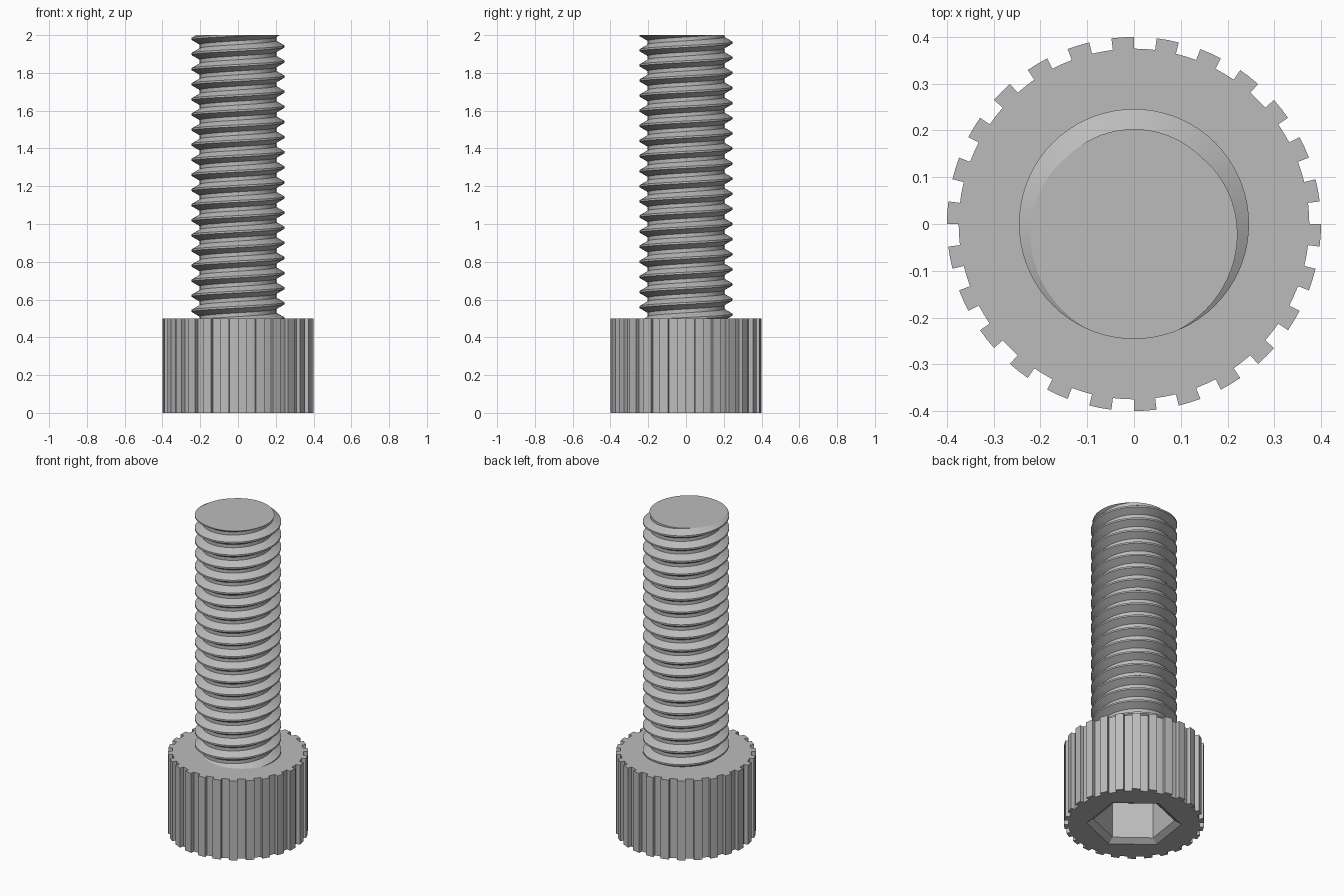
import bpy, bmesh
from math import cos, sin, tau, pi, radians, floor, ceil

if "Cube" in bpy.data.objects:
    bpy.data.objects.remove(bpy.data.objects["Cube"])

HEAD_H, TOP = 0.5, 2.0
PITCH, CREST, ROOT = 0.08, 0.246, 0.203
STEPS = 72

steel = bpy.data.materials.new("steel grey")
steel.use_nodes = True
GREY = (0.5, 0.5, 0.5, 1)
steel.diffuse_color = GREY
steel.node_tree.nodes["Principled BSDF"].inputs["Base Color"].default_value = GREY


def finish(bm, name):
    bmesh.ops.recalc_face_normals(bm, faces=bm.faces)
    mesh = bpy.data.meshes.new(name)
    bm.to_mesh(mesh)
    bm.free()
    mesh.materials.append(steel)
    obj = bpy.data.objects.new(name, mesh)
    bpy.context.collection.objects.link(obj)
    bpy.ops.object.select_all(action="DESELECT")
    obj.select_set(True)
    bpy.context.view_layer.objects.active = obj
    bpy.ops.object.shade_smooth_by_angle(angle=radians(25))


def ring(bm, points, z):
    return [bm.verts.new((r * cos(a), r * sin(a), z)) for r, a in points]


def loop_edges(bm, verts):
    return [bm.edges.new((a, b)) for a, b in zip(verts, verts[1:] + verts[:1])]


def walls(bm, low, high):
    for i in range(len(low)):
        j = (i + 1) % len(low)
        bm.faces.new((low[i], low[j], high[j], high[i]))


# Knurled head with a chamfered hexagonal socket in its underside
bm = bmesh.new()
RIDGES = 26
seg = tau / (2 * RIDGES)
knurl = []
for i in range(RIDGES):
    a = (2 * i - 1) * seg
    knurl += [(0.4, a), (0.4, a + seg / 2), (0.4, a + seg)]
    knurl += [(0.375, a + seg), (0.375, a + seg * 1.5), (0.375, a + seg * 2)]


def hexagon(r):
    return [(r, radians(22) + k * tau / 6) for k in range(6)]


bottom, top = ring(bm, knurl, 0), ring(bm, knurl, HEAD_H)
mouth = ring(bm, hexagon(0.27), 0)
throat = ring(bm, hexagon(0.231), 0.025)
floor_ring = ring(bm, hexagon(0.231), 0.25)
rim = loop_edges(bm, bottom) + loop_edges(bm, mouth)
bmesh.ops.triangle_fill(bm, edges=rim, use_beauty=True, normal=(0, 0, -1))
walls(bm, bottom, top)
walls(bm, mouth, throat)
walls(bm, throat, floor_ring)
bm.faces.new(top)
bm.faces.new(floor_ring)
finish(bm, "knurled_head")

# Threaded shank: a trapezoid profile swept along a right-handed helix
bm = bmesh.new()
profile = [(CREST, -1 / 16), (CREST, 1 / 16), (ROOT, 3 / 8), (ROOT, 5 / 8)]
turns = ceil((TOP - HEAD_H) / PITCH) + 4
rows = []
for i in range(turns * STEPS):
    t = i / STEPS
    a = t * tau - pi / 2
    z = TOP + (t - turns + 2) * PITCH
    rows.append([bm.verts.new((r * cos(a), r * sin(a), z + dz * PITCH))
                 for r, dz in profile])
for i in range(len(rows) - STEPS - 1):
    here = rows[i] + [rows[i + STEPS][0]]
    ahead = rows[i + 1] + [rows[i + STEPS + 1][0]]
    for j in range(4):
        bm.faces.new((here[j], ahead[j], ahead[j + 1], here[j + 1]))

# Trim both ends flat and cap them
for z, up in ((HEAD_H, -1), (TOP, 1)):
    geom = bm.verts[:] + bm.edges[:] + bm.faces[:]
    cut = bmesh.ops.bisect_plane(bm, geom=geom, dist=1e-6, plane_co=(0, 0, z),
                                 plane_no=(0, 0, up), clear_outer=True)
    edges = [e for e in cut["geom_cut"]
             if isinstance(e, bmesh.types.BMEdge) and e.is_boundary]
    bmesh.ops.edgeloop_fill(bm, edges=edges)
finish(bm, "threaded_shank")
